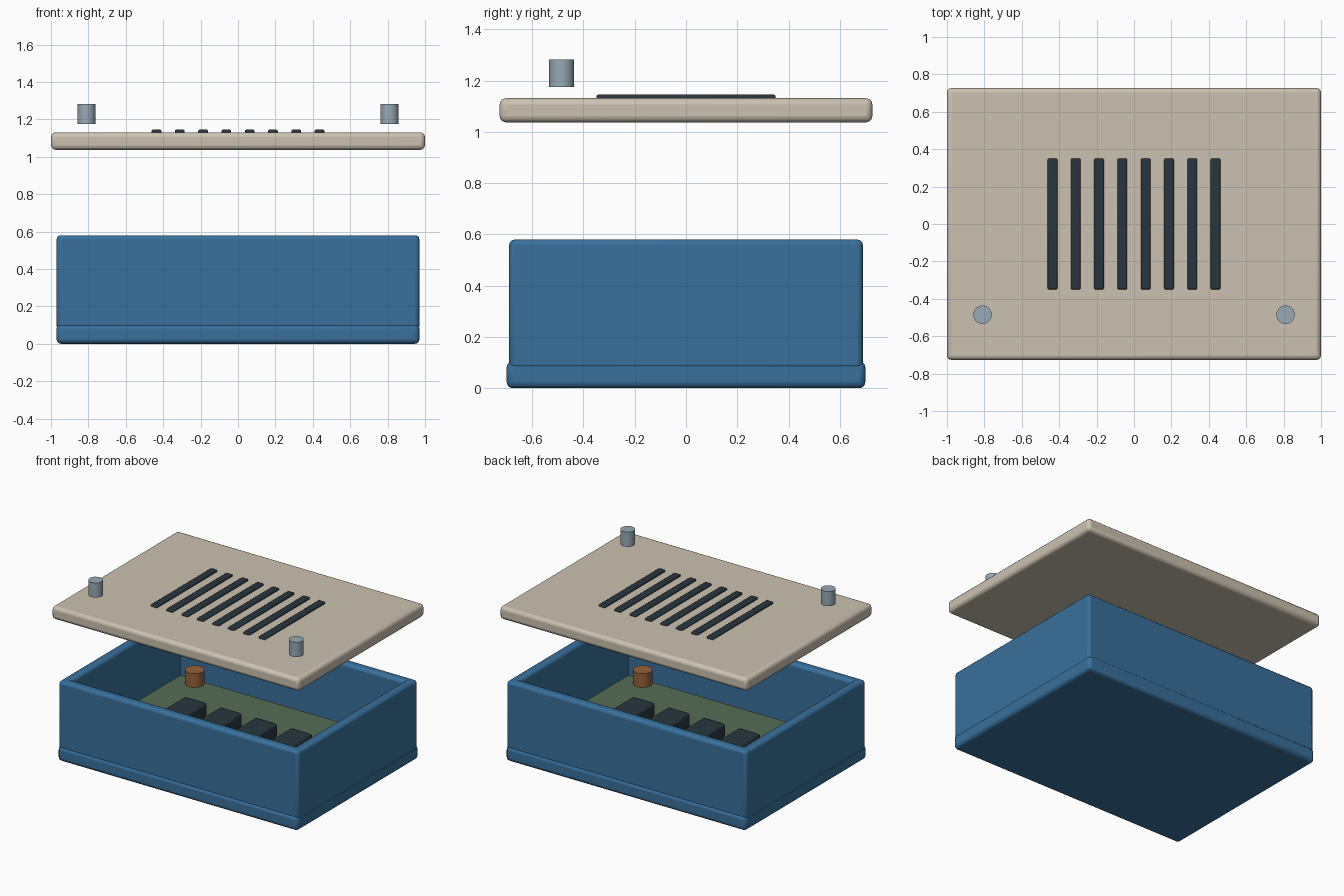
import bpy
import math

if "Cube" in bpy.data.objects:
    bpy.data.objects.remove(bpy.data.objects["Cube"])


def material(name, rgb):
    m = bpy.data.materials.new(name)
    m.diffuse_color = (*rgb, 1)
    m.use_nodes = True
    m.node_tree.nodes["Principled BSDF"].inputs["Base Color"].default_value = m.diffuse_color
    return m


BLUE = material("case_blue", (0.04, 0.16, 0.33))
BEIGE = material("lid_beige", (0.60, 0.54, 0.44))
DARK = material("dark_plastic", (0.022, 0.036, 0.05))
STEEL = material("steel", (0.31, 0.40, 0.46))
COPPER = material("copper", (0.30, 0.12, 0.04))
GREEN = material("board_green", (0.09, 0.15, 0.09))


def finish(name, mat):
    ob = bpy.context.object
    ob.name = ob.data.name = name
    ob.data.materials.append(mat)
    return ob


def box(name, x, y, z, mat, bevel=0.0, segments=3):
    """Rounded box from (min, max) extents on each axis."""
    bpy.ops.mesh.primitive_cube_add(size=1, location=[sum(r) / 2 for r in (x, y, z)])
    ob = finish(name, mat)
    ob.scale = [r[1] - r[0] for r in (x, y, z)]
    bpy.ops.object.transform_apply(location=False, rotation=False, scale=True)
    if bevel:
        mod = ob.modifiers.new("bevel", 'BEVEL')
        mod.width, mod.segments = bevel, segments
        bpy.ops.object.shade_smooth_by_angle(angle=math.radians(35))
    return ob


def cylinder(name, x, y, z0, z1, radius, mat):
    bpy.ops.mesh.primitive_cylinder_add(vertices=32, radius=radius, depth=z1 - z0,
                                        location=(x, y, (z0 + z1) / 2))
    finish(name, mat)
    bpy.ops.object.shade_smooth_by_angle(angle=math.radians(35))


# Open case: floor slab and four walls
box("case_floor", (-0.97, 0.97), (-0.70, 0.70), (0, 0.105), BLUE, 0.025)
for side, s in (("front", -1), ("back", 1)):
    box(side + "_wall", (-0.97, 0.97), sorted((s * 0.62, s * 0.69)), (0.07, 0.58), BLUE, 0.022)
for side, s in (("left", -1), ("right", 1)):
    box(side + "_wall", sorted((s * 0.90, s * 0.97)), (-0.685, 0.685), (0.07, 0.58), BLUE, 0.022)

# Circuit board with a row of chips and four standoffs
box("circuit_board", (-0.85, 0.85), (-0.55, 0.55), (0.13, 0.18), GREEN)
for i in range(4):
    cx = (i - 1.5) * 0.285
    box(f"chip_{i + 1}", (cx - 0.09, cx + 0.09), (-0.13, 0.13), (0.175, 0.28), DARK, 0.02)
for sx in (-1, 1):
    for sy in (-1, 1):
        cylinder("standoff", sx * 0.70, sy * 0.50, 0.17, 0.28, 0.065, COPPER)

# Raised lid with vent slats
box("lid", (-1, 1), (-0.727, 0.727), (1.037, 1.131), BEIGE, 0.025)
for i in range(8):
    cx = (i - 3.5) * 0.1245
    box(f"vent_{i + 1}", (cx - 0.026, cx + 0.026), (-0.35, 0.35), (1.12, 1.145), DARK, 0.007, 2)

# Lifted screws above the front corners
for side, s in (("left", -1), ("right", 1)):
    cylinder(side + "_screw", s * 0.81, -0.485, 1.175, 1.282, 0.049, STEEL)
